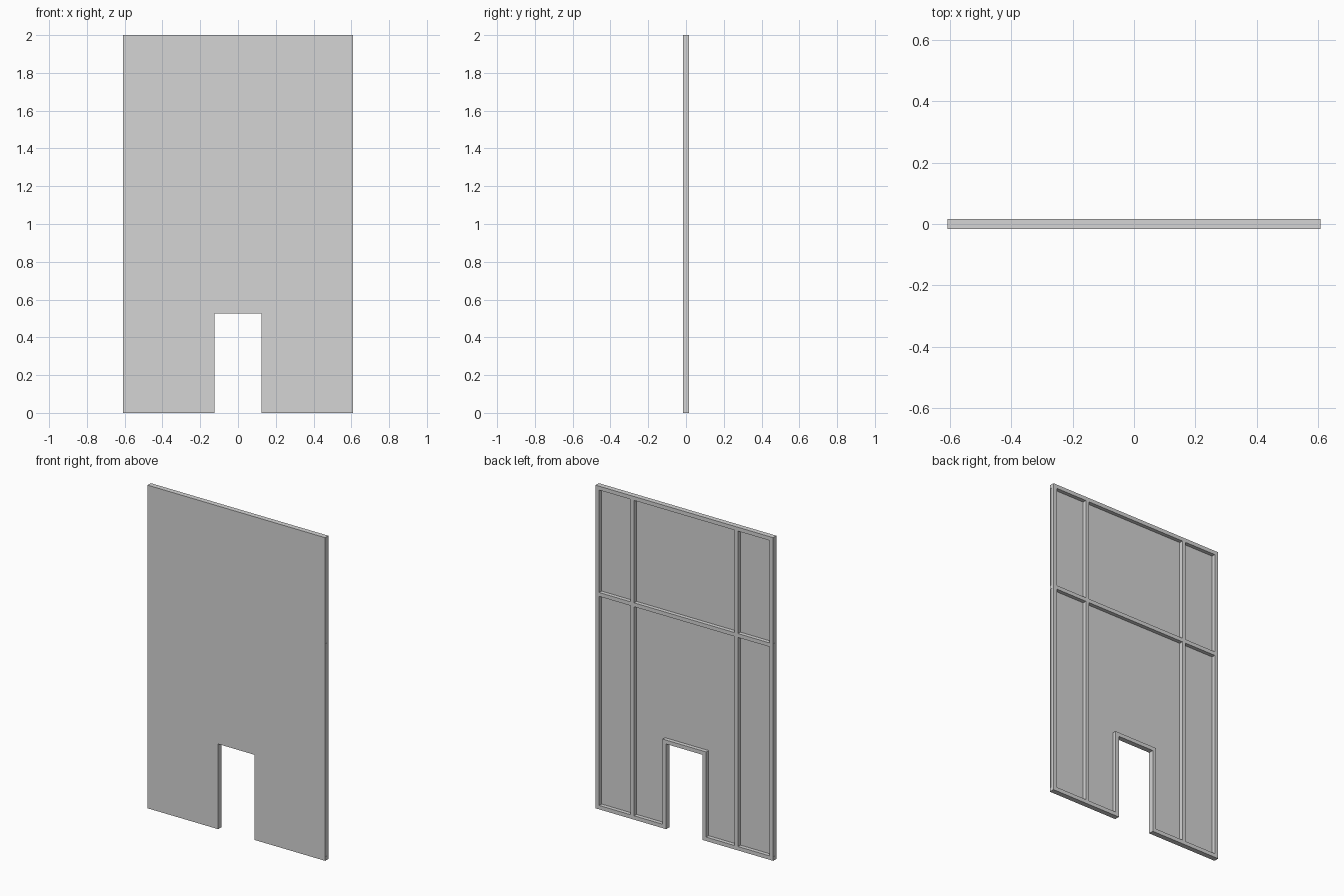
import bpy

cube = bpy.data.objects.get("Cube")
if cube:
    bpy.data.objects.remove(cube, do_unlink=True)

# Overall sizes
W, H, D = 0.608, 2.0, 0.016      # half width, height, half depth
DOOR_W, DOOR_H = 0.125, 0.527    # half width and height of the opening
T = 0.024                        # batten width
SKIN = -D + 0.008                # back of the sheet
RAIL = 1.33                      # middle rail height
STUD = 0.356                     # stud centre
INSET = 0.001                    # side studs sit slightly inside the sheet edge

grey = bpy.data.materials.new("light_grey")
grey.use_nodes = True
colour = (0.66, 0.66, 0.66, 1)
grey.diffuse_color = colour
grey.node_tree.nodes["Principled BSDF"].inputs["Base Color"].default_value = colour


def add_mesh(name, verts, faces):
    mesh = bpy.data.meshes.new(name)
    mesh.from_pydata(verts, [], faces)
    mesh.materials.append(grey)
    obj = bpy.data.objects.new(name, mesh)
    bpy.context.collection.objects.link(obj)


def prism(name, outline, y0, y1):
    """Extrude an x-z outline, counter-clockwise from the front, along y."""
    n = len(outline)
    verts = [(x, y, z) for y in (y0, y1) for x, z in outline]
    sides = [(i, i + n, (i + 1) % n + n, (i + 1) % n) for i in range(n)]
    add_mesh(name, verts, [tuple(range(n)), tuple(range(2 * n - 1, n - 1, -1))] + sides)


def batten(name, x0, x1, z0, z1):
    prism(name, [(x0, z0), (x1, z0), (x1, z1), (x0, z1)], SKIN, D)


# Front sheet with the door opening
prism("front_sheet", [(-W, 0), (-DOOR_W, 0), (-DOOR_W, DOOR_H), (DOOR_W, DOOR_H),
                      (DOOR_W, 0), (W, 0), (W, H), (-W, H)], -D, SKIN)

# Horizontal members
batten("top_rail", -W, W, H - T, H)
batten("middle_rail", -W, W, RAIL - T / 2, RAIL + T / 2)
batten("door_header", -DOOR_W - T, DOOR_W + T, DOOR_H, DOOR_H + T)

# Mirrored members on both sides
for side, s in (("left", 1), ("right", -1)):
    def pair(name, a, b, z0, z1):
        batten(f"{side}_{name}", min(s * a, s * b), max(s * a, s * b), z0, z1)

    pair("bottom_rail", DOOR_W + T, W, 0, T)
    pair("door_jamb", DOOR_W, DOOR_W + T, 0, DOOR_H)
    for level, z0, z1 in (("lower", T, RAIL - T / 2), ("upper", RAIL + T / 2, H - T)):
        pair(f"{level}_edge_stud", W - INSET - T, W - INSET, z0, z1)
        pair(f"{level}_inner_stud", STUD - T / 2, STUD + T / 2, z0, z1)
